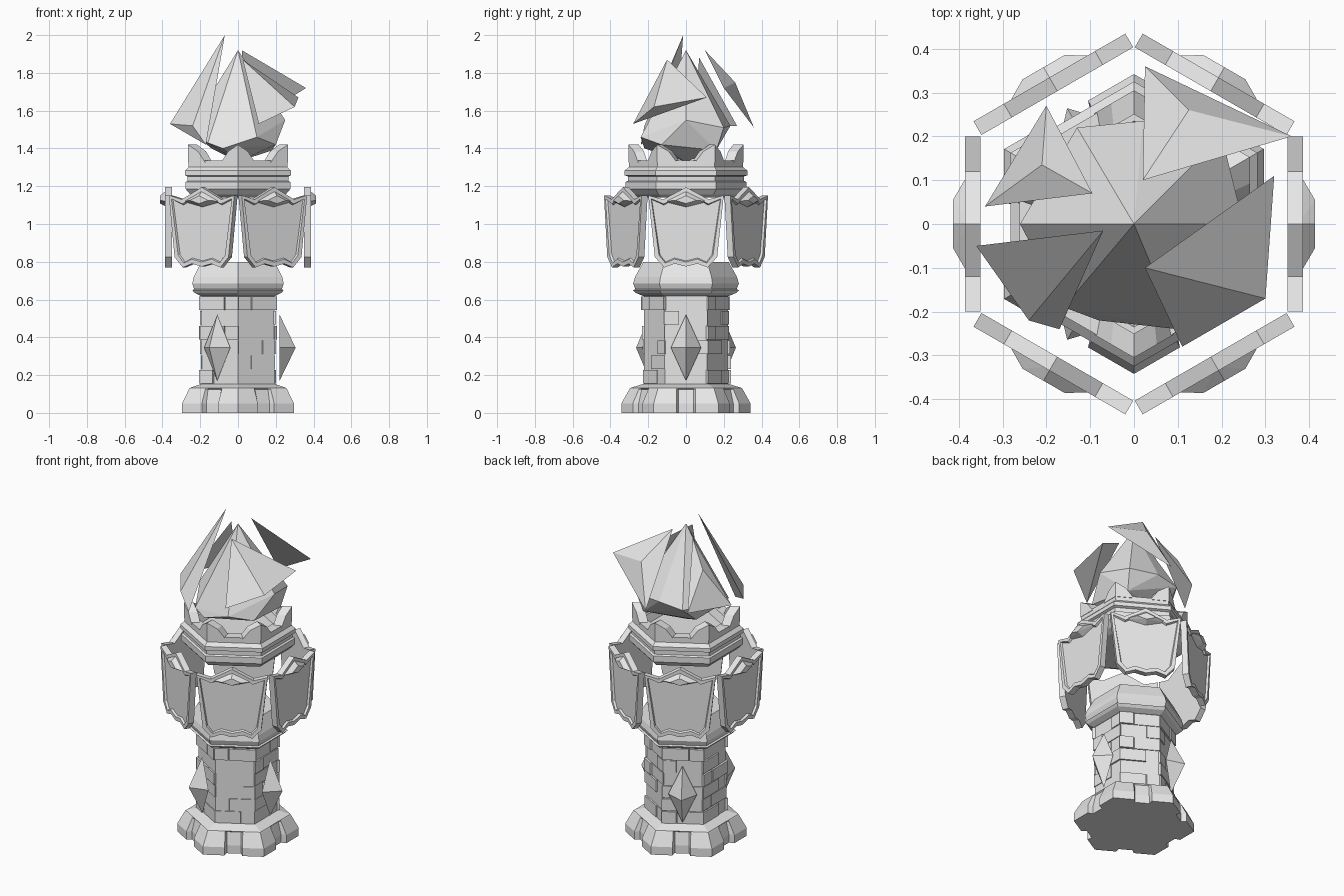
import bpy, bmesh, math, random
from mathutils import Matrix, Vector

if "Cube" in bpy.data.objects:
    bpy.data.objects.remove(bpy.data.objects["Cube"])

random.seed(4)
stone = bpy.data.materials.new("grey_stone")
stone.diffuse_color = (0.8, 0.8, 0.8, 1)
stone.use_nodes = True
stone.node_tree.nodes["Principled BSDF"].inputs["Base Color"].default_value = stone.diffuse_color
APO = math.cos(math.pi / 6)


def finish(name, bm):
    bmesh.ops.recalc_face_normals(bm, faces=bm.faces)
    me = bpy.data.meshes.new(name)
    bm.to_mesh(me)
    bm.free()
    me.materials.append(stone)
    ob = bpy.data.objects.new(name, me)
    bpy.context.collection.objects.link(ob)
    return ob


def loft(name, rings):
    """Skin closed rings of equal length and cap both ends."""
    bm = bmesh.new()
    vs = [[bm.verts.new(p) for p in r] for r in rings]
    n = len(vs[0])
    for a, b in zip(vs, vs[1:]):
        for i in range(n):
            j = (i + 1) % n
            bm.faces.new((a[i], a[j], b[j], b[i]))
    bm.faces.new(vs[0])
    bm.faces.new(vs[-1])
    return finish(name, bm)


def hexagon(r, z):
    return [(r * math.cos(math.radians(30 + 60 * k)),
             r * math.sin(math.radians(30 + 60 * k)), z) for k in range(6)]


def hull(name, pts, angle=0):
    bm = bmesh.new()
    for p in pts:
        bm.verts.new(p)
    res = bmesh.ops.convex_hull(bm, input=bm.verts[:])
    bmesh.ops.delete(bm, geom=res["geom_interior"], context='VERTS')
    bmesh.ops.dissolve_limit(bm, angle_limit=0.02, verts=bm.verts[:], edges=bm.edges[:])
    bm.transform(Matrix.Rotation(math.radians(angle), 4, 'Z'))
    return finish(name, bm)


# Notched foot
def foot_ring(r, z, notch):
    pts = []
    for k in range(6):
        m = Matrix.Rotation(math.radians(60 * k), 4, 'Z')
        a, w = r * APO, 0.05
        for u, v in ((a, -r / 2), (a, -w), (a - notch, -w * 0.8), (a - notch, w * 0.8), (a, w)):
            pts.append(m @ Vector((u, v, z)))
    return pts


loft("base", [foot_ring(0.342, 0, 0.03), foot_ring(0.342, 0.05, 0.03),
              foot_ring(0.30, 0.125, 0.012), foot_ring(0.295, 0.132, 0),
              foot_ring(0.23, 0.152, 0)])

# Column with raised bricks
loft("column", [hexagon(0.222, 0.14), hexagon(0.222, 0.64)])
ROW = 0.078
for k in range(6):
    for row in range(6):
        z0 = 0.152 + row * ROW
        split = 0.035 if (row + k) % 2 else -0.035
        for a, b in ((-0.111, split), (split, 0.111)):
            if random.random() < 0.35:
                continue
            d = 0.192 + random.choice((0.005, 0.01, 0.014))
            g = 0.003
            # the outer end of a brick follows the column corner
            ea = a * d / 0.192 if a == -0.111 else a + g
            eb = b * d / 0.192 if b == 0.111 else b - g
            hull("brick", [(x, y, z) for x, y0, y1 in ((0.18, a, b), (d, ea, eb))
                           for y in (y0, y1) for z in (z0 + g, z0 + ROW - g)], 60 * k)

# Column cap
loft("column_cap", [hexagon(r, z) for r, z in
                    ((0.23, 0.62), (0.265, 0.635), (0.28, 0.65), (0.268, 0.655), (0.28, 0.685),
                     (0.27, 0.72), (0.225, 0.80))])

# Crystals on three sides of the column
for ang in (0, 120, 240):
    hull("column_crystal", [(0.22, 0, 0.17), (0.22, 0, 0.52), (0.22, 0.08, 0.345),
                            (0.22, -0.08, 0.345), (0.305, 0, 0.345)], ang)

# Six floating shields with a raised rim and a ridge gem
half = [(0, 1.195), (0.12, 1.13), (0.2, 1.152), (0.165, 0.825), (0.115, 0.77), (0.06, 0.79)]
outline = half + [(0, 0.775)] + [(-y, z) for y, z in half[:0:-1]]
for k in range(6):
    bm = bmesh.new()
    back = [bm.verts.new((0.35, y, z)) for y, z in outline]
    front = [bm.verts.new((0.386, y, z)) for y, z in outline]
    n = len(outline)
    bm.faces.new(back)
    panel = bm.faces.new(front)
    for i in range(n):
        j = (i + 1) % n
        bm.faces.new((back[i], back[j], front[j], front[i]))
    bmesh.ops.recalc_face_normals(bm, faces=bm.faces)
    bmesh.ops.inset_individual(bm, faces=[panel], thickness=0.024, depth=0)
    bmesh.ops.inset_individual(bm, faces=[panel], thickness=0.006, depth=-0.012)
    bm.transform(Matrix.Rotation(math.radians(60 * k), 4, 'Z'))
    finish("shield", bm)
    hull("shield_gem", [(0.375, 0.12, 1.12), (0.375, -0.12, 1.12), (0.375, 0, 1.18),
                        (0.375, 0, 1.09), (0.413, 0.055, 1.125), (0.413, -0.055, 1.125),
                        (0.413, 0, 1.15), (0.413, 0, 1.108)], 60 * k)

# Crown bowl with bands
loft("crown", [hexagon(r, z) for r, z in
               ((0.25, 1.14), (0.29, 1.155), (0.32, 1.185), (0.32, 1.222), (0.308, 1.228),
                (0.308, 1.252), (0.325, 1.258), (0.325, 1.282), (0.302, 1.302), (0.302, 1.335),
                (0.235, 1.335), (0.215, 1.29))])

# Corner points of the crown, each wrapping a corner
for k in range(6):
    ang = math.radians(30 + 60 * k)
    m = Matrix.Rotation(ang, 4, 'Z')

    def along(r, t, z):
        """Point t along the side from the corner of a hexagon of radius r."""
        return m @ Vector((r - abs(t) * 0.5, t * APO, z))

    prof = ((-0.105, 1.325), (-0.06, 1.385), (0, 1.42), (0.06, 1.385), (0.105, 1.325))
    bm = bmesh.new()
    grid = [[bm.verts.new(along(r, t * s, z)) for t, z in prof] +
            [bm.verts.new(along(r, 0, 1.325))] for r, s in ((0.305, 1), (0.25, 0.9))]
    for i in range(6):
        j = (i + 1) % 6
        bm.faces.new((grid[0][i], grid[0][j], grid[1][j], grid[1][i]))
    for g in grid:
        bm.faces.new((g[0], g[1], g[2], g[5]))
        bm.faces.new((g[5], g[2], g[3], g[4]))
    finish("crown_point", bm)

# Faceted flame core
hull("flame_core", [(0, 0, 1.92), (0.25, 0, 1.55), (0.2, 0.2, 1.51), (0.02, 0.235, 1.52),
                    (-0.13, 0.22, 1.5), (-0.26, 0.0, 1.5), (-0.16, -0.19, 1.43),
                    (-0.08, -0.22, 1.40), (0.1, -0.24, 1.46), (0.2, -0.13, 1.42),
                    (0.18, 0.16, 1.39), (-0.14, 0.1, 1.4), (0, 0, 1.33)])

# Loose flame shards around the core
for pts in (
    ((-0.07, -0.015, 2.0), (-0.36, -0.05, 1.53), (-0.17, -0.24, 1.42), (-0.24, -0.22, 1.52)),
    ((0.025, -0.1, 1.87), (0.32, 0.11, 1.67), (0.11, -0.28, 1.53), (0.3, -0.17, 1.62)),
    ((0.02, 0.1, 1.92), (0.36, 0.2, 1.72), (0.025, 0.36, 1.51), (0.125, 0.26, 1.75)),
    ((-0.095, 0.07, 1.88), (-0.34, 0.04, 1.52), (-0.2, 0.27, 1.52), (-0.21, 0.135, 1.74)),
):
    hull("flame_shard", pts)
